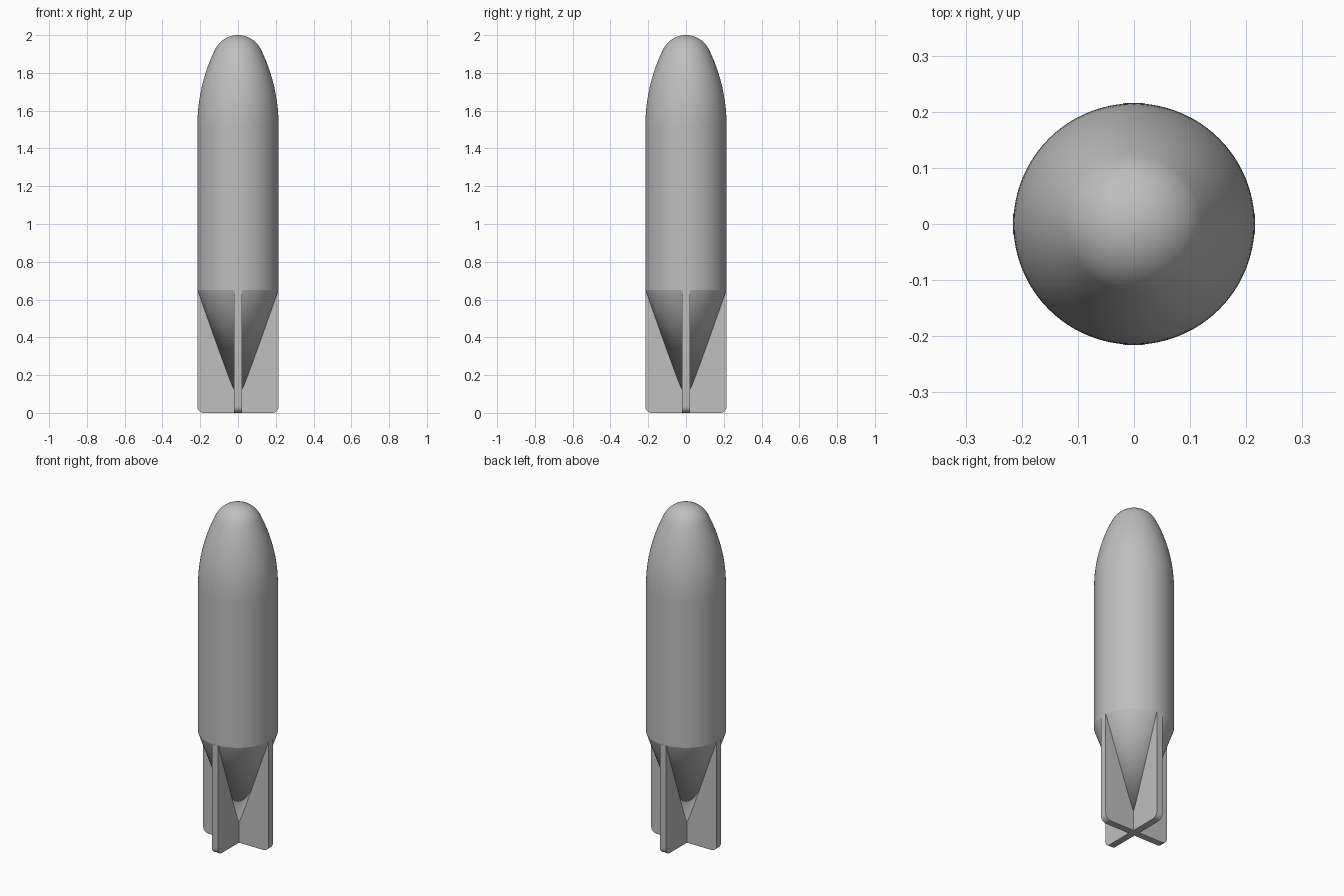
import bpy, bmesh, math
from mathutils import Matrix

cube = bpy.data.objects.get("Cube")
if cube:
    bpy.data.objects.remove(cube, do_unlink=True)

RADIUS, SHOULDER, NOSE_BASE, TOP = 0.215, 0.65, 1.52, 2.0
SEGMENTS = 96

grey = bpy.data.materials.new("plain grey")
grey.use_nodes = True
grey.diffuse_color = (0.52, 0.52, 0.52, 1)
grey.node_tree.nodes["Principled BSDF"].inputs["Base Color"].default_value = grey.diffuse_color


def finish(name, bm, angle=30):
    bmesh.ops.recalc_face_normals(bm, faces=bm.faces)
    mesh = bpy.data.meshes.new(name)
    bm.to_mesh(mesh)
    bm.free()
    mesh.materials.append(grey)
    ob = bpy.data.objects.new(name, mesh)
    bpy.context.collection.objects.link(ob)
    bpy.ops.object.select_all(action="DESELECT")
    ob.select_set(True)
    bpy.context.view_layer.objects.active = ob
    bpy.ops.object.shade_smooth_by_angle(angle=math.radians(angle))
    return ob


def lathe(name, profile, angle=30):
    """Spin an (r, z) profile about the vertical axis."""
    bm = bmesh.new()
    verts = [bm.verts.new((r, 0, z)) for r, z in profile]
    edges = [bm.edges.new(pair) for pair in zip(verts, verts[1:])]
    bmesh.ops.spin(bm, geom=verts + edges, axis=(0, 0, 1), cent=(0, 0, 0),
                   angle=math.tau, steps=SEGMENTS, use_duplicate=False)
    bmesh.ops.remove_doubles(bm, verts=bm.verts, dist=1e-5)
    return finish(name, bm, angle)


# Straight body with the tapering tail cone
lathe("body", [(0, 0.04), (RADIUS, SHOULDER), (RADIUS, NOSE_BASE)], angle=15)

# Nose: an ogive arc running smoothly into a round tip
tip_radius, tip_angle = 0.135, math.radians(27)
tip_centre = TOP - tip_radius
join_z = tip_centre + tip_radius * math.sin(tip_angle)
arc = (join_z - NOSE_BASE) / math.sin(tip_angle)
arc_scale = (RADIUS - tip_radius * math.cos(tip_angle)) / (1 - math.cos(tip_angle))
nose = []
for i in range(17):
    a = tip_angle * i / 16
    nose.append((RADIUS - arc_scale * (1 - math.cos(a)), NOSE_BASE + arc * math.sin(a)))
for i in range(1, 17):
    a = tip_angle + (math.pi / 2 - tip_angle) * i / 16
    nose.append((tip_radius * math.cos(a), tip_centre + tip_radius * math.sin(a)))
nose[-1] = (0, TOP)
lathe("nose", nose)


# Two crossed plates make the four tail fins, with rounded lower corners
def fin_pair(name, turn):
    bm = bmesh.new()
    bmesh.ops.create_cube(bm, size=1)
    bmesh.ops.scale(bm, vec=(2 * RADIUS + 0.001, 0.04, SHOULDER), verts=bm.verts)
    bmesh.ops.translate(bm, vec=(0, 0, SHOULDER / 2), verts=bm.verts)
    corners = [e for e in bm.edges
               if all(v.co.z < 0.01 for v in e.verts)
               and e.verts[0].co.x * e.verts[1].co.x > 0
               and e.verts[0].co.y * e.verts[1].co.y < 0]
    bmesh.ops.bevel(bm, geom=corners, offset=0.035, segments=8, profile=0.5, affect="EDGES")
    bmesh.ops.rotate(bm, cent=(0, 0, 0), matrix=Matrix.Rotation(turn, 3, "Z"), verts=bm.verts)
    return finish(name, bm)


fin_pair("side_fins", 0)
fin_pair("front_back_fins", math.pi / 2)
